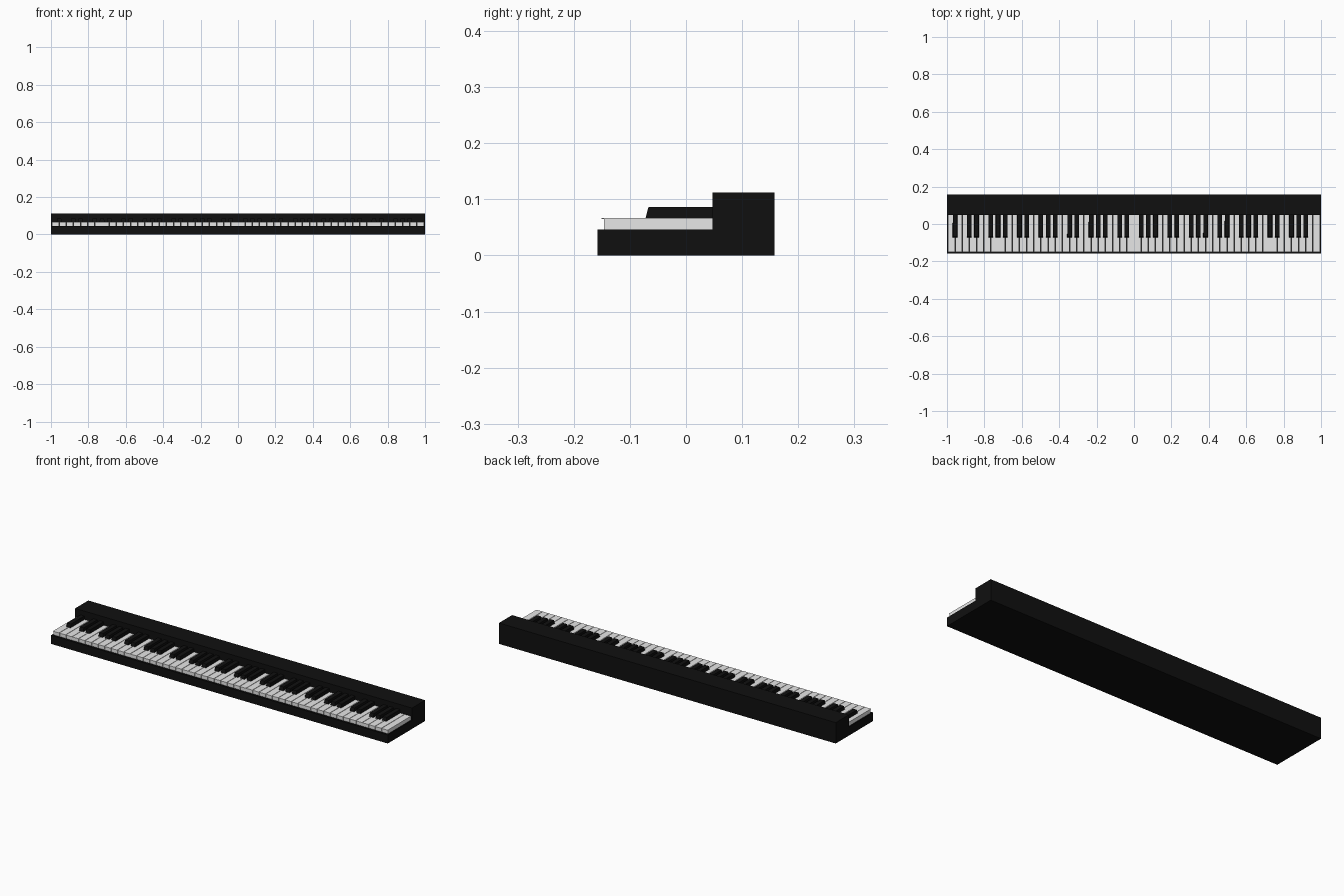
import bpy, bmesh

if "Cube" in bpy.data.objects:
    bpy.data.objects.remove(bpy.data.objects["Cube"])


def material(name, value):
    m = bpy.data.materials.new(name)
    m.diffuse_color = (value, value, value, 1)
    m.use_nodes = True
    m.node_tree.nodes["Principled BSDF"].inputs["Base Color"].default_value = m.diffuse_color
    return m


black = material("black", 0.005)
white = material("key white", 0.8)


def extrude_x(bm, profile, x0, x1, taper=None):
    """Extrude a (y, z) profile along x; taper narrows points above mid height."""
    zs = [z for _, z in profile]
    top = max(zs)
    t = taper or 0
    a = [bm.verts.new((x0 + (t if z == top else 0), y, z)) for y, z in profile]
    b = [bm.verts.new((x1 - (t if z == top else 0), y, z)) for y, z in profile]
    bm.faces.new(a)
    bm.faces.new(b[::-1])
    n = len(profile)
    for i in range(n):
        bm.faces.new((a[i], b[i], b[(i + 1) % n], a[(i + 1) % n]))


def finish(bm, name, mat):
    bmesh.ops.recalc_face_normals(bm, faces=bm.faces)
    me = bpy.data.meshes.new(name)
    bm.to_mesh(me)
    bm.free()
    me.materials.append(mat)
    ob = bpy.data.objects.new(name, me)
    bpy.context.collection.objects.link(ob)


# L-shaped case: key bed plus raised back
bm = bmesh.new()
extrude_x(bm, [(-0.158, 0), (0.158, 0), (0.158, 0.112), (0.047, 0.112),
               (0.047, 0.046), (-0.158, 0.046)], -1, 1)
finish(bm, "case", black)

# 52 white keys with a thin overhanging front lip
COUNT, HALF, GAP = 52, 0.995, 0.0025
pitch = 2 * HALF / COUNT
bm = bmesh.new()
key = [(-0.1465, 0.0455), (0.0475, 0.0455), (0.0475, 0.067),
       (-0.1505, 0.067), (-0.1505, 0.0652), (-0.1465, 0.0652)]
for i in range(COUNT):
    x = -HALF + i * pitch
    extrude_x(bm, key, x + GAP / 2, x + pitch - GAP / 2)
finish(bm, "white_keys", white)

# 36 black keys: the row starts on A, so sharps follow A, C, D, F and G
bm = bmesh.new()
sharp = [(-0.072, 0.06), (0.0475, 0.06), (0.0475, 0.086),
         (-0.067, 0.086), (-0.072, 0.067)]
for i in range(COUNT - 1):
    if i % 7 in (0, 2, 3, 5, 6):
        x = -HALF + (i + 1) * pitch
        extrude_x(bm, sharp, x - 0.0125, x + 0.0125, 0.001)
finish(bm, "black_keys", black)
